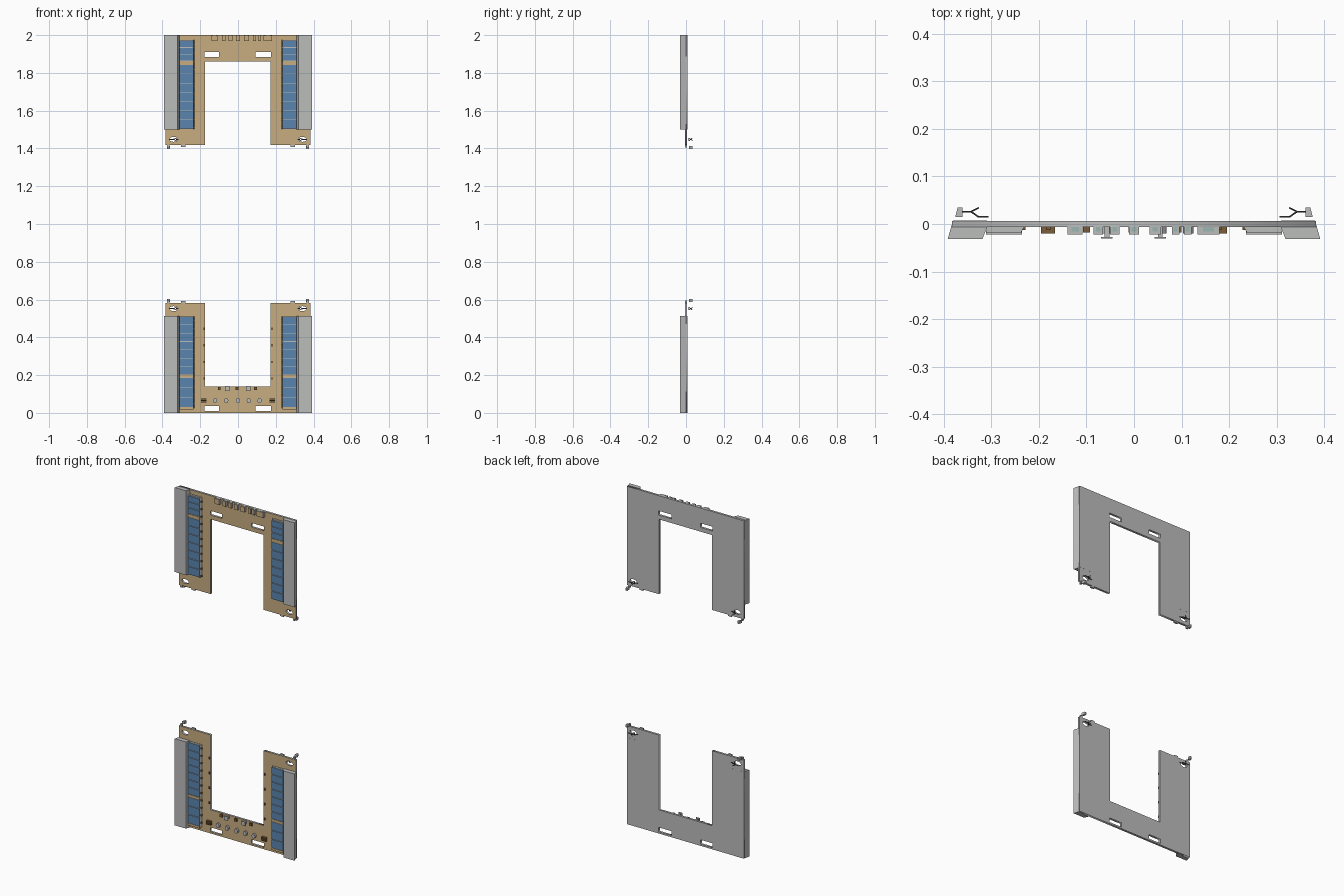
import bpy, bmesh, math
from mathutils import Vector

if "Cube" in bpy.data.objects:
    bpy.data.objects.remove(bpy.data.objects["Cube"])


def material(name, rgb):
    m = bpy.data.materials.new(name)
    m.diffuse_color = (*rgb, 1)
    m.use_nodes = True
    m.node_tree.nodes["Principled BSDF"].inputs["Base Color"].default_value = m.diffuse_color
    return m


GREY = material("light grey", (0.50, 0.51, 0.50))
TAN = material("tan", (0.58, 0.42, 0.22))
BLUE = material("panel blue", (0.10, 0.235, 0.43))
BROWN = material("dark brown", (0.20, 0.11, 0.04))
TEAL = material("pale teal", (0.32, 0.47, 0.44))
DARK = material("dark grey", (0.09, 0.09, 0.09))


def finish(name, bm, *mats):
    bmesh.ops.recalc_face_normals(bm, faces=bm.faces)
    me = bpy.data.meshes.new(name)
    bm.to_mesh(me)
    bm.free()
    ob = bpy.data.objects.new(name, me)
    bpy.context.collection.objects.link(ob)
    for m in mats:
        me.materials.append(m)
    if len(mats) > 1:                      # second colour goes on the front faces
        for p in me.polygons:
            p.material_index = int(p.normal.y < -0.9)
    return ob


def prism(bm, pts, z0, z1):
    """Extrude an (x, y) outline from z0 to z1."""
    f = bm.faces.new([bm.verts.new((x, y, z0)) for x, y in pts])
    r = bmesh.ops.extrude_face_region(bm, geom=[f])
    vs = [v for v in r["geom"] if isinstance(v, bmesh.types.BMVert)]
    bmesh.ops.translate(bm, verts=vs, vec=(0, 0, z1 - z0))


def box(bm, x0, x1, y0, y1, z0, z1):
    prism(bm, [(x0, y0), (x1, y0), (x1, y1), (x0, y1)], min(z0, z1), max(z0, z1))


def rod(bm, a, b, r=0.002):
    a, b = Vector(a), Vector(b)
    res = bmesh.ops.create_cone(bm, segments=6, cap_ends=True, radius1=r, radius2=r, depth=(b - a).length)
    q = (b - a).to_track_quat('Z', 'Y')
    for v in res["verts"]:
        v.co = q @ v.co + (a + b) / 2


def disc(bm, x, z, y0, y1, rx, rz, n=10):
    loops = [[bm.verts.new((x + rx * math.cos(t * math.tau / n), y, z + rz * math.sin(t * math.tau / n)))
              for t in range(n)] for y in (y0, y1)]
    for lp in loops:
        bm.faces.new(lp)
    for i in range(n):
        j = (i + 1) % n
        bm.faces.new((loops[0][i], loops[0][j], loops[1][j], loops[1][i]))


def rect(x0, x1, z0, z1):
    return [(x0, z0), (x1, z0), (x1, z1), (x0, z1)]


def plate(name, outlines):
    """Flat plate with holes; tan front, grey back and edges."""
    cu = bpy.data.curves.new(name, 'CURVE')
    cu.dimensions, cu.fill_mode, cu.extrude = '2D', 'BOTH', 0.0065
    for pts in outlines:
        s = cu.splines.new('POLY')
        s.points.add(len(pts) - 1)
        for p, (x, z) in zip(s.points, pts):
            p.co = (x, z, 0, 1)
        s.use_cyclic_u = True
    ob = bpy.data.objects.new(name, cu)
    bpy.context.collection.objects.link(ob)
    ob.rotation_euler.x = math.pi / 2
    bpy.context.view_layer.objects.active = ob
    ob.select_set(True)
    bpy.ops.object.convert(target='MESH')
    ob.select_set(False)
    ob.data.materials.clear()
    ob.data.materials.append(GREY)
    ob.data.materials.append(TAN)
    for p in ob.data.polygons:
        p.material_index = int(p.center.z > 0.006)


FRONT = -0.0065
for label, top, wing_h, band, slot in (("lower", False, 0.513, (0.187, 0.202), (0.01, 0.036)),
                                       ("upper", True, 0.50, (0.137, 0.157), (0.09, 0.115))):
    Z = (lambda z: 2 - z) if top else (lambda z: z)

    # U-shaped plate with two slots and an oval hole in each leg
    outs = [[(-0.383, 0), (0.383, 0), (0.383, 0.583), (0.173, 0.583),
             (0.173, 0.14), (-0.175, 0.14), (-0.175, 0.583), (-0.383, 0.583)],
            rect(-0.177, -0.10, *slot), rect(0.092, 0.175, *slot)]
    for s in (-1, 1):
        outs.append([(s * 0.341 + 0.023 * math.cos(t * math.pi / 6),
                      0.552 + 0.013 * math.sin(t * math.pi / 6)) for t in range(12)])
    plate(label + "_plate", [[(x, Z(z)) for x, z in o] for o in outs])

    wings, trays, cells, bands = (bmesh.new() for _ in range(4))
    clips, forks, catches = (bmesh.new() for _ in range(3))
    for s in (-1, 1):
        # Thick side wing
        prism(wings, [(s * x, y) for x, y in ((0.392, -0.032), (0.319, -0.032), (0.309, -0.0065),
                                              (0.309, 0.007), (0.381, 0.007))], Z(0), Z(wing_h))
        # Sloped tray carrying the blue cells
        prism(trays, [(s * x, y) for x, y in ((0.311, -0.018), (0.238, -0.018), (0.231, -0.0065),
                                              (0.311, -0.0065))], Z(0.025), Z(wing_h - 0.003))
        xs = sorted((s * 0.311, s * 0.236))
        for lo, hi, n in ((0.03, band[0], 3), (band[1], wing_h - 0.003, 7)):
            step = (hi - lo) / n
            for i in range(n):
                box(cells, *xs, -0.022, -0.0175, Z(lo + i * step + 0.0015), Z(lo + (i + 1) * step - 0.0015))
        # Tan cross bands
        box(bands, *xs, -0.0225, FRONT, Z(band[0]), Z(band[1]))
        if not top:
            box(bands, *xs, -0.0215, FRONT, 0.018, 0.03)
        # Small clips along the trays and, on the lower plate, the opening
        for i in range(11):
            z = 0.05 + i * 0.044
            box(clips, s * 0.232 - 0.004, s * 0.232 + 0.004, -0.013, FRONT, Z(z - 0.005), Z(z + 0.005))
            if not top and z > 0.14 and i % 2:
                box(clips, s * 0.18 - 0.004, s * 0.18 + 0.004, -0.013, FRONT, z - 0.006, z + 0.006)
        # Forked catch behind each leg hole
        zf = Z(0.552)
        rod(forks, (s * 0.362, 0.026, zf), (s * 0.343, 0.026, zf))
        for dz in (-0.007, 0.007):
            rod(forks, (s * 0.343, 0.026, zf), (s * 0.327, 0.034, zf + dz))
            rod(forks, (s * 0.343, 0.026, zf), (s * 0.327, 0.015, zf + dz))
        rod(forks, (s * 0.327, 0.015, zf), (s * 0.306, 0.015, zf))
        rod(forks, (s * 0.327, 0.015, zf - 0.007), (s * 0.327, 0.015, zf + 0.007))
        # Corner catch, its pin and the bump on the leg end
        prism(catches, [(s * x, y) for x, y in ((0.361, 0.015), (0.376, 0.015), (0.371, 0.035),
                                                (0.361, 0.035))], Z(0.588), Z(0.603))
        box(catches, s * 0.369 - 0.006, s * 0.369 + 0.006, -0.006, 0.005, Z(0.58), Z(0.596))
        box(catches, s * 0.29 - 0.012, s * 0.29 + 0.012, -0.005, 0.005, Z(0.58), Z(0.592))
    finish(label + "_side_wings", wings, GREY)
    finish(label + "_cell_trays", trays, GREY)
    finish(label + "_blue_cells", cells, GREY, BLUE)
    finish(label + "_cross_bands", bands, TAN)
    finish(label + "_clips", clips, BROWN)
    finish(label + "_forks", forks, DARK)
    finish(label + "_corner_catches", catches, GREY)

# Row of blocks along the upper edge, each with a teal inlay on top
blocks, inlays = bmesh.new(), bmesh.new()
for x, w in ((-0.124, 0.032), (-0.075, 0.02), (-0.04, 0.02), (0, 0.022), (0.045, 0.024),
             (0.088, 0.016), (0.113, 0.016), (0.157, 0.046)):
    box(blocks, x - w / 2, x + w / 2, -0.022, FRONT, 1.968, 1.999)
    box(inlays, x - w / 4, x + w / 4, -0.016, FRONT, 1.996, 2.0)
finish("upper_edge_blocks", blocks, GREY, TAN)
finish("upper_edge_inlays", inlays, TEAL)

# Lower control row: round buttons, end blocks and knobs below the opening
buttons, ends, knobs, tabs = (bmesh.new() for _ in range(4))
for x in (-0.121, -0.062, 0, 0.057, 0.114):
    disc(buttons, x, 0.065, -0.02, FRONT, 0.011, 0.014)
for x in (-0.181, 0.181):
    for i in range(3):
        box(ends, x - 0.015, x + 0.015, -0.02, FRONT, 0.054 + i * 0.008, 0.060 + i * 0.008)
for x in (-0.057, 0.055):
    box(knobs, x - 0.005, x + 0.005, -0.028, FRONT, 0.121, 0.136)
    box(knobs, x - 0.012, x + 0.012, -0.031, -0.027, 0.117, 0.142)
for x in (-0.1, -0.005, 0.093):
    box(tabs, x - 0.007, x + 0.007, -0.018, FRONT, 0.12, 0.136)
finish("lower_buttons", buttons, GREY)
finish("lower_end_blocks", ends, BROWN)
finish("lower_knobs", knobs, GREY)
finish("lower_tabs", tabs, BROWN)
